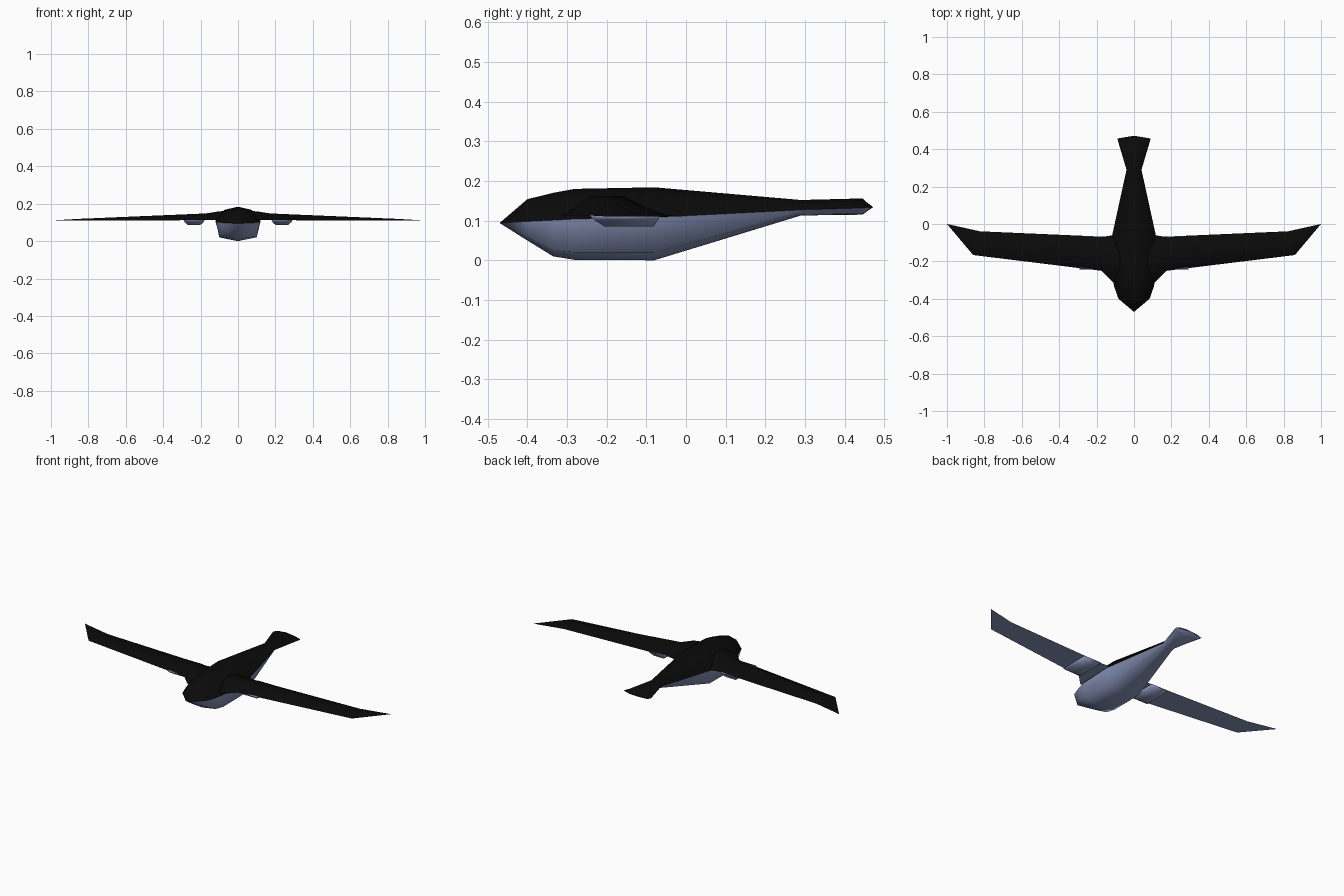
import bpy, bmesh

if "Cube" in bpy.data.objects:
    bpy.data.objects.remove(bpy.data.objects["Cube"])

def material(name, rgb):
    m = bpy.data.materials.new(name)
    m.diffuse_color = (*rgb, 1)
    m.use_nodes = True
    m.node_tree.nodes["Principled BSDF"].inputs["Base Color"].default_value = m.diffuse_color
    return m

BLACK = material("black upper", (0.003, 0.003, 0.003))
BLUE = material("slate blue underside", (0.25, 0.30, 0.50))

def loft(name, rings, blue_cols):
    """Skin equal-length rings; columns in blue_cols take the underside colour."""
    bm = bmesh.new()
    n = len(rings[0])
    vs = [[bm.verts.new(p) for p in r] for r in rings]
    for a, b in zip(vs, vs[1:]):
        for j in range(n):
            k = (j + 1) % n
            f = bm.faces.new((a[j], a[k], b[k], b[j]))
            f.material_index = 1 if j in blue_cols else 0
    for r in (vs[0], vs[-1]):
        f = bm.faces.new(r)
        f.material_index = 1 if len(blue_cols) == n else 0
    bmesh.ops.remove_doubles(bm, verts=bm.verts, dist=0.0005)
    bmesh.ops.recalc_face_normals(bm, faces=bm.faces)
    # smooth everywhere, crisp along the colour seam
    for f in bm.faces:
        f.smooth = True
    for e in bm.edges:
        if len({f.material_index for f in e.link_faces}) > 1:
            e.smooth = False
    me = bpy.data.meshes.new(name)
    bm.to_mesh(me)
    bm.free()
    me.materials.append(BLACK)
    me.materials.append(BLUE)
    ob = bpy.data.objects.new(name, me)
    bpy.context.collection.objects.link(ob)
    return ob

# Body: y, half width, top z, seam z, belly half width, belly corner z, bottom z
stations = [
    (-0.470, 0.000, 0.094, 0.094, 0.000, 0.094, 0.094),
    (-0.400, 0.083, 0.154, 0.098, 0.062, 0.058, 0.050),
    (-0.335, 0.106, 0.170, 0.101, 0.090, 0.025, 0.010),
    (-0.280, 0.118, 0.180, 0.104, 0.100, 0.020, 0.001),
    (-0.080, 0.121, 0.184, 0.108, 0.098, 0.020, 0.000),
    (0.290, 0.040, 0.152, 0.127, 0.030, 0.116, 0.113),
    (0.445, 0.086, 0.156, 0.132, 0.060, 0.117, 0.115),
    (0.457, 0.088, 0.145, 0.133, 0.060, 0.126, 0.124),
    (0.472, 0.000, 0.134, 0.134, 0.000, 0.134, 0.134),
]
rings = []
for y, w, zt, zs, bw, zc, zb in stations:
    zm = zs + 0.78 * (zt - zs)
    right = [(0, y, zb), (bw, y, zc), (w, y, zs), (0.6 * w, y, zm), (0, y, zt)]
    rings.append(right + [(-x, yy, z) for x, yy, z in right[3:0:-1]])
loft("body", rings, {0, 1, 6, 7})

# Wings: front edge (x, y), rear edge (x, y), top z, underside z
sections = [
    (0.030, -0.330, 0.030, -0.040, 0.166, 0.112),
    (0.115, -0.310, 0.115, -0.060, 0.157, 0.112),
    (0.175, -0.250, 0.160, -0.068, 0.148, 0.112),
    (0.860, -0.166, 0.825, -0.039, 0.119, 0.110),
    (1.000, 0.000, 1.000, 0.000, 0.110, 0.110),
]
for s, side in ((1, "right"), (-1, "left")):
    rings = []
    for xl, yl, xt, yt, zt, zb in sections:
        at = lambda t, z: (s * (xl + t * (xt - xl)), yl + t * (yt - yl), z)
        rings.append([at(0, zb), at(0.3, zt), at(0.6, zt), at(1, zb)])
    loft(side + "_wing", rings, {3})

    # Shallow pod under each wing
    pod = []
    for x0, x1, y0, y1, z in ((0.178, 0.292, -0.243, -0.066, 0.114),
                              (0.184, 0.286, -0.232, -0.070, 0.102),
                              (0.202, 0.268, -0.205, -0.082, 0.085)):
        pod.append([(s * x0, y0, z), (s * x1, y0, z), (s * x1, y1, z), (s * x0, y1, z)])
    ob = loft(side + "_wing_pod", pod, {0, 1, 2, 3})
